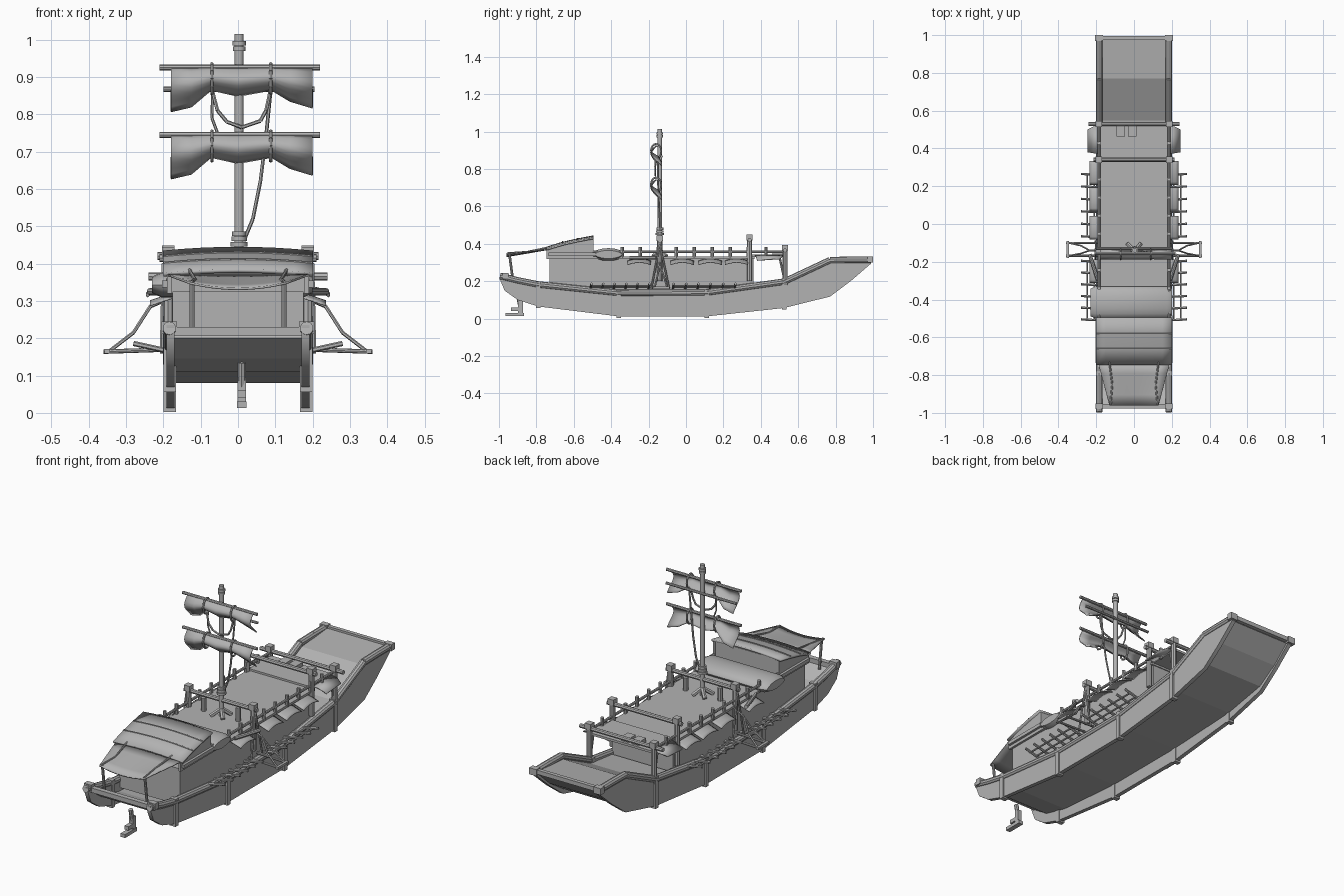
import bpy
import bmesh
import math
from mathutils import Vector, Matrix

default_cube = bpy.data.objects.get("Cube")
if default_cube:
    bpy.data.objects.remove(default_cube, do_unlink=True)

grey = bpy.data.materials.new("plain_grey")
grey.use_nodes = True
grey_colour = (0.45, 0.45, 0.45, 1)
grey.diffuse_color = grey_colour
grey.node_tree.nodes["Principled BSDF"].inputs["Base Color"].default_value = grey_colour
SIDES = (("left", 1), ("right", -1))


def finish(name, bm, smooth=False):
    bmesh.ops.recalc_face_normals(bm, faces=bm.faces)
    mesh = bpy.data.meshes.new(name)
    bm.to_mesh(mesh)
    bm.free()
    mesh.materials.append(grey)
    obj = bpy.data.objects.new(name, mesh)
    bpy.context.collection.objects.link(obj)
    if smooth:
        bpy.ops.object.select_all(action="DESELECT")
        obj.select_set(True)
        bpy.context.view_layer.objects.active = obj
        bpy.ops.object.shade_smooth_by_angle(angle=math.radians(35))
    return obj


def box(name, centre, size):
    bm = bmesh.new()
    place = Matrix.Translation(centre) @ Matrix.Diagonal((*size, 1))
    bmesh.ops.create_cube(bm, size=1, matrix=place)
    return finish(name, bm)


def rod(name, points, radius, segments=8):
    """Round bar running through a few points."""
    bm = bmesh.new()
    for start, end in zip(points, points[1:]):
        a, b = Vector(start), Vector(end)
        turn = (b - a).to_track_quat("Z", "Y").to_matrix().to_4x4()
        bmesh.ops.create_cone(bm, cap_ends=True, segments=segments, radius1=radius, radius2=radius,
                              depth=(b - a).length, matrix=Matrix.Translation((a + b) / 2) @ turn)
    return finish(name, bm, True)


def sheet(name, rows, thickness=0.006, smooth=True):
    """Thin skin over rows of points."""
    bm = bmesh.new()
    grid = [[bm.verts.new(p) for p in row] for row in rows]
    for low, high in zip(grid, grid[1:]):
        for i in range(len(low) - 1):
            bm.faces.new((low[i], low[i + 1], high[i + 1], high[i]))
    obj = finish(name, bm, smooth)
    solid = obj.modifiers.new("thickness", "SOLIDIFY")
    solid.thickness = thickness
    solid.offset = 0
    return obj


def plank(name, stations, inner, outer):
    """Upright curved board from (y, top, bottom) stations."""
    bm = bmesh.new()
    rings = [[bm.verts.new(p) for p in ((inner, y, t), (outer, y, t), (outer, y, b), (inner, y, b))]
             for y, t, b in stations]
    for r, q in zip(rings, rings[1:]):
        for i in range(4):
            j = (i + 1) % 4
            bm.faces.new((r[i], r[j], q[j], q[i]))
    bm.faces.new(rings[0])
    bm.faces.new(rings[-1])
    return finish(name, bm, True)


# Hull: two side boards hanging below a shallow bottom
hull = [(-.995, .235, .21), (-.97, .23, .15), (-.9, .212, .1), (-.79, .19, .065), (-.36, .145, .012),
        (.11, .147, .012), (.525, .205, .057), (.77, .32, .118), (.88, .322, .2), (.99, .322, .295)]
for side, s in SIDES:
    plank(side + "_hull_board", hull, s * .17, s * .192)
    rod(side + "_hull_rail", [(s * .184, y, t - .008) for y, t, b in hull], .018, 10)
    for y, t, b in (hull[3], hull[4], hull[5], hull[6]):
        box(side + "_hull_rib", (s * .183, y, (t + b) / 2), (.034, .024, t - b + .018))
    box(side + "_stern_cap", (s * .186, .985, .316), (.042, .03, .034))
    box(side + "_bow_cap", (s * .184, -.965, .228), (.042, .03, .034))

bottom = [(-.96, .205), (-.88, .15), (-.74, .115), (-.36, .085), (.11, .085),
          (.53, .105), (.77, .15), (.88, .22), (.975, .305)]
sheet("hull_bottom", [[(-.172, y, z), (.172, y, z)] for y, z in bottom], .01, False)
ramp = [(.37, .17), (.55, .19), (.77, .296), (.98, .316)]
sheet("stern_ramp", [[(-.172, y, z), (.172, y, z)] for y, z in ramp], .006, False)
box("bow_beam", (0, -.965, .218), (.36, .025, .024))
box("stern_beam", (0, .984, .318), (.36, .02, .022))

# Steering oar under the bow
rod("oar_shaft", [(.01, -.9, .135), (.01, -.885, .06)], .011)
box("oar_neck", (.01, -.885, .055), (.022, .025, .08))
box("oar_blade", (.01, -.915, .022), (.026, .1, .018))
box("oar_step", (.01, -.905, .05), (.022, .06, .02))

# Cabin and its flat roof deck
box("cabin", (0, -.185, .23), (.352, 1.09, .19))
box("roof_deck", (0, -.07, .326), (.38, .87, .012))

# Front house with a pitched, slightly arched roof and a hanging awning
across = [i / 4 for i in range(-4, 5)]
house = [(-.745, .37), (-.66, .396), (-.58, .414), (-.495, .43)]
sheet("house_roof", [[(.2 * u, y, z + .01 * (1 - u * u)) for u in across] for y, z in house], .01)
for side, s in SIDES:
    plank(side + "_house_wall", [(y, z, .32) for y, z in house], s * .178, s * .19)
    box(side + "_eave_beam", (s * .195, -.61, .345), (.016, .25, .018))
    rod(side + "_awning_pole", [(s * .123, -.925, .2), (s * .123, -.945, .352)], .007)
    rod(side + "_awning_spar", [(s * .125, -.955, .35), (s * .115, -.85, .357), (s * .13, -.73, .382)], .005)
box("house_back", (0, -.503, .375), (.36, .01, .11))
for y, z in house[1:3]:
    rod("roof_batten", [(.2 * u, y, z + .006 + .01 * (1 - u * u)) for u in across], .003, 6)
awning = []
for k in range(5):
    v = k / 4
    width = .19 - .06 * v
    awning.append([(width * u, -.735 - .225 * v, .37 - .022 * v - .016 * v * (1 - u * u)) for u in across])
sheet("awning", awning)

# Rolled bundle lying across the deck
bm = bmesh.new()
bmesh.ops.create_cone(bm, cap_ends=True, segments=16, radius1=1, radius2=1, depth=.38,
                      matrix=Matrix.Translation((-.015, -.415, .343)) @ Matrix.Diagonal((1, .085, .034, 1))
                      @ Matrix.Rotation(math.pi / 2, 4, "Y"))
bmesh.ops.inset_region(bm, faces=[f for f in bm.faces if len(f.verts) > 4], thickness=.012, depth=.025)
finish("rolled_bundle", bm, True)

# Cross frames over the deck: y, base, beam height, half width
for y, base, height, half in ((-.14, .2, .415, .21), (.34, .2, .42, .215), (.53, .18, .365, .24)):
    rod("frame_beam", [(-half, y, height), (half, y, height)], .011)
    for side, s in SIDES:
        rod(side + "_frame_post", [(s * .187, y, base), (s * .187, y, height + .025)], .014)
        box(side + "_frame_cap", (s * .187, y, height + .014), (.033, .033, .03))

# Rear platform with side flaps and two small crates
box("rear_platform", (0, .44, .336), (.36, .18, .012))
for x in (-.07, -.01):
    box("small_crate", (x, .49, .352), (.045, .055, .022))
for side, s in SIDES:
    sheet(side + "_platform_flap", [[(s * .18, .37, .338), (s * .18, .52, .338)],
                                    [(s * .215, .375, .328), (s * .215, .515, .333)],
                                    [(s * .245, .38, .312), (s * .245, .5, .32)]])
    rod(side + "_platform_brace", [(s * .185, .53, .19), (s * .185, .5, .33)], .006)

for side, s in SIDES:
    # Deck railing with small posts
    rod(side + "_deck_rail", [(s * .185, -.5, .357), (s * .185, .54, .357)], .007)
    for k in range(10):
        rod(side + "_rail_post", [(s * .185, -.34 + k * .096, .325), (s * .185, -.34 + k * .096, .383)], .009)
    # Arched cloth shades along the cabin wall
    for y in (-.25, -.02, .13, .27):
        rows = []
        for k in range(5):
            x = .175 + .015 * k
            rows.append([(s * x, y + .062 * u, .32 - .005 * k - .012 * u * u) for u in across])
        sheet(side + "_cloth_shade", rows, .004)
    # Slatted racks outside the hull, tilted up outward
    for start, end in ((-.51, -.2), (-.07, .26)):
        for x, z in ((.21, .168), (.248, .176)):
            rod(side + "_rack_bar", [(s * x, start, z), (s * x, end, z)], .005, 6)
        for k in range(6):
            y = start + (end - start) * k / 5
            rod(side + "_rack_slat", [(s * .175, y, .163), (s * .28, y + .005, .186)], .007, 6)
    # Outrigger with its stays
    for y in (-.1, -.168):
        rod(side + "_outrigger_arm", [(s * .18, y, .17), (s * .36, y, .164)], .006)
        rod(side + "_outrigger_stay", [(s * .2, -.14, .3), (s * .235, -.14, .285),
                                       (s * .28, y * .6 - .055, .215), (s * .345, y, .165)], .005, 6)
        rod(side + "_frame_stay", [(s * .2, -.14, .4), (s * .205, y * 1.4 + .05, .16)], .005, 6)
    box(side + "_outrigger_bar", (s * .35, -.134, .165), (.014, .09, .012))
    rod(side + "_side_spar", [(s * .19, -.3, .325), (s * .235, -.16, .325)], .01)

# Mast with rope wraps and base wedges
rod("mast", [(.003, -.14, .2), (.003, -.14, 1.015)], .012, 12)
for z, r in ((.452, .023), (.466, .021), (.48, .019), (.975, .017), (.99, .018)):
    rod("mast_wrap", [(.003, -.14, z - .006), (.003, -.14, z + .006)], r, 12)
for k in range(4):
    angle = math.pi * (k / 2 + .25)
    rod("mast_wedge", [(.003, -.14, .37), (.05 * math.cos(angle), -.14 + .05 * math.sin(angle), .335)], .011, 6)
for side, s in SIDES:
    rod(side + "_deck_bollard", [(s * .1, -.14, .33), (s * .1, -.14, .4)], .013)

# Two gathered sails on yards, each a single loose cloth
lower_edge = [(-.18, .118), (-.125, .105), (-.072, .06), (0, .076), (.09, .06), (.14, .09), (.2, .108)]
for label, top in (("upper", .925), ("lower", .745)):
    rod(label + "_yard", [(-.21, -.155, top), (.22, -.155, top)], .008)
    rows = []
    for k in range(9):
        t = k / 8
        rows.append([(x, -.155 - .03 * math.sin(math.pi * t * (1.3 if abs(x) > .1 else 1.1)),
                      top - drop * t) for x, drop in lower_edge])
    sheet(label + "_sail", rows, .005)
    for x in (-.07, .088):
        loop = []
        for k in range(13):
            a = math.tau * k / 12
            loop.append((x, -.16 + .028 * math.sin(a), top - .03 + .04 * math.cos(a)))
        rod(label + "_sail_tie", loop, .005, 6)
for x in (-.2, .205):
    rod("upper_lower_yard", [(0, -.13, .867), (x, -.13, .867)], .007)

# Hanging ropes
rod("slack_rope", [(-.068, -.16, .86), (-.055, -.165, .81), (-.03, -.165, .78), (.01, -.165, .765),
                   (.06, -.165, .782), (.075, -.165, .81), (.088, -.16, .87)], .005, 6)
rod("left_slack_rope", [(-.068, -.15, .86), (-.07, -.15, .79), (-.055, -.15, .75)], .004, 6)
rod("halyard", [(.088, -.15, .87), (.075, -.15, .74), (.06, -.145, .62), (.04, -.14, .52), (.015, -.14, .46)], .005, 6)
